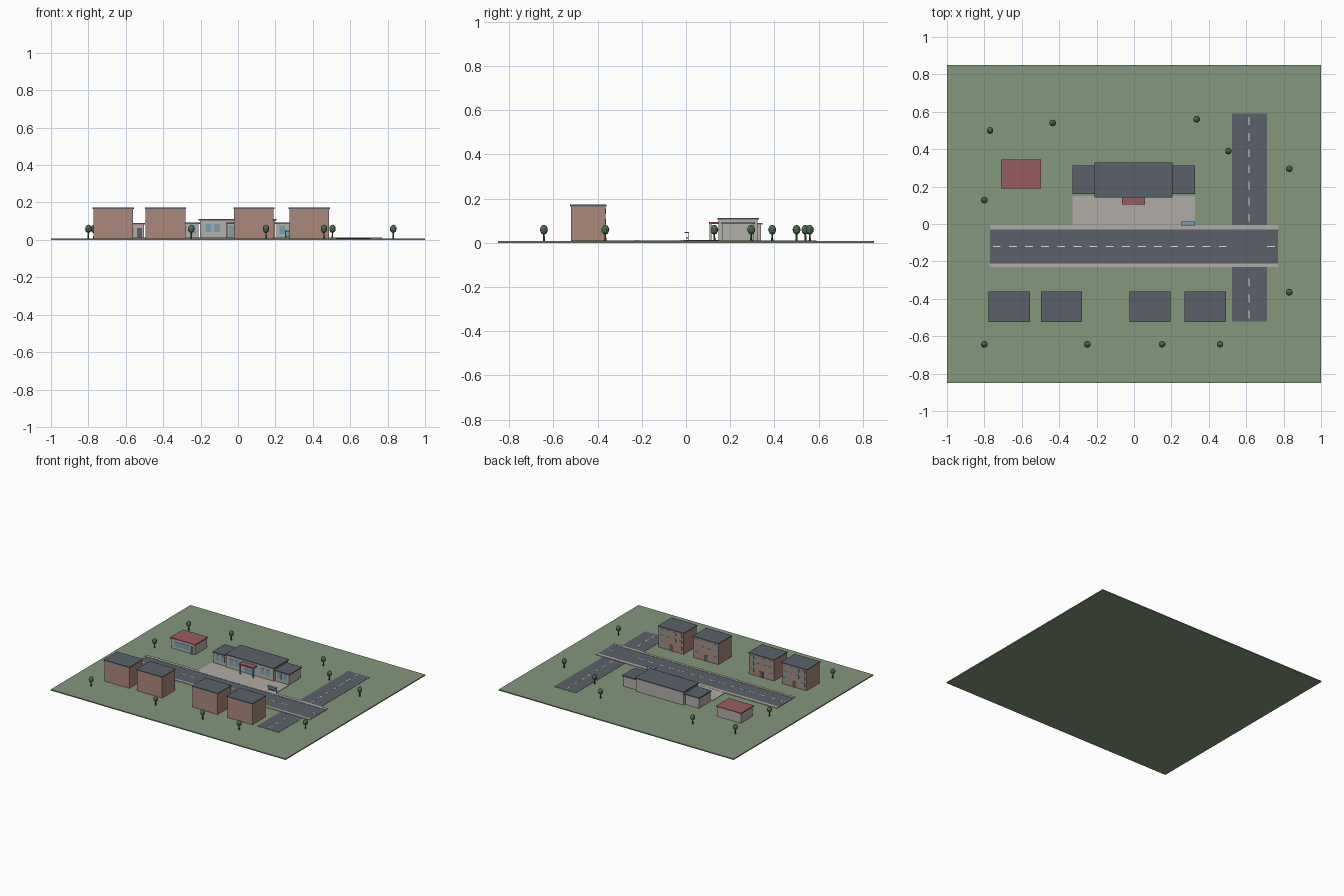
import bpy
import bmesh
from mathutils import Matrix, Vector

old = bpy.data.objects.get("Cube")
if old:
    bpy.data.objects.remove(old, do_unlink=True)


def material(name, *rgb):
    """Make a flat material from 0-255 display values."""
    linear = [((c / 255 + 0.055) / 1.055) ** 2.4 for c in rgb]
    mat = bpy.data.materials.new(name)
    mat.use_nodes = True
    mat.diffuse_color = (*linear, 1)
    mat.node_tree.nodes["Principled BSDF"].inputs["Base Color"].default_value = (*linear, 1)
    return mat


GRASS = material("grass green", 131, 151, 123)
SLATE = material("slate grey", 91, 97, 107)
PAVING = material("paving grey", 176, 171, 165)
WALL = material("pale wall", 178, 176, 170)
BRICK = material("brick", 172, 137, 123)
RED = material("red roof", 153, 92, 98)
GLASS = material("blue glass", 122, 160, 176)
LEAF = material("leaf green", 78, 108, 82)
BARK = material("bark brown", 96, 80, 66)
PAINT = material("road paint", 222, 222, 216)

GROUND = 0.008


def finish(name, bm, mat):
    mesh = bpy.data.meshes.new(name)
    bm.to_mesh(mesh)
    bm.free()
    mesh.materials.append(mat)
    obj = bpy.data.objects.new(name, mesh)
    bpy.context.collection.objects.link(obj)


def boxes(name, mat, spans):
    """One object made of boxes, each given as (x0, x1, y0, y1, z0, z1)."""
    bm = bmesh.new()
    for x0, x1, y0, y1, z0, z1 in spans:
        size = (x1 - x0, y1 - y0, z1 - z0, 1)
        middle = Vector((x0 + x1, y0 + y1, z0 + z1)) / 2
        bmesh.ops.create_cube(bm, size=1, matrix=Matrix.Translation(middle) @ Matrix.Diagonal(size))
    finish(name, bm, mat)


def block(name, x0, x1, y0, y1, top, wall, roof, eave=0.006, slab=0.008):
    """Walls with a flat overhanging roof; the extents are those of the roof."""
    boxes(name + "_walls", wall, [(x0 + eave, x1 - eave, y0 + eave, y1 - eave, GROUND, top - slab)])
    boxes(name + "_roof", roof, [(x0, x1, y0, y1, top - slab, top)])


def panes(name, mat, centres, width, z0, z1, y, outward):
    """Thin plates on a wall at y, facing along outward (-1 front, 1 back)."""
    near, far = sorted((y - 0.001 * outward, y + 0.002 * outward))
    boxes(name, mat, [(x - width / 2, x + width / 2, near, far, z0, z1) for x in centres])


# Ground, roads and pavements
boxes("lawn", GRASS, [(-1, 1, -0.85, 0.85, 0, GROUND)])
boxes("side_road", SLATE, [(0.525, 0.71, -0.52, 0.59, 0.007, 0.0095)])
boxes("main_road", SLATE, [(-0.77, 0.77, -0.21, -0.03, 0.007, 0.0105)])
boxes("pavements", PAVING, [(-0.77, 0.77, -0.03, -0.006, 0.007, 0.0125),
                            (-0.77, 0.77, -0.23, -0.21, 0.007, 0.0125)])
boxes("forecourt", PAVING, [(-0.33, 0.325, -0.006, 0.15, 0.007, 0.0115)])

# Dashed centre lines, left out where the roads cross
STEP, DASH = 0.0863, 0.042
starts = [-0.755 + STEP * i for i in range(18)]
boxes("main_road_dashes", PAINT, [(x, x + DASH, -0.123, -0.117, 0.0095, 0.0112)
                                  for x in starts if x < 0.5 or x > 0.68])
starts = [-0.505 + STEP * i for i in range(13)]
boxes("side_road_dashes", PAINT, [(0.612, 0.618, y, y + DASH, 0.009, 0.0102)
                                  for y in starts if y < -0.26 or y > -0.01])

# Station: tall hall between two lower wings
block("station_hall", -0.21, 0.205, 0.142, 0.33, 0.113, WALL, SLATE)
block("left_wing", 0.199, 0.325, 0.16, 0.312, 0.092, WALL, SLATE)
block("right_wing", -0.33, -0.204, 0.16, 0.312, 0.092, WALL, SLATE)
panes("hall_windows", GLASS, [-0.158, -0.112, 0.107, 0.153], 0.034, 0.042, 0.085, 0.148, -1)
panes("wing_windows", GLASS, [-0.293, -0.243, 0.238, 0.288], 0.03, 0.032, 0.076, 0.166, -1)
panes("hall_doors", GLASS, [-0.027, 0.021], 0.044, 0.0115, 0.078, 0.148, -1)

# Entrance porch
boxes("porch_roof", RED, [(-0.065, 0.06, 0.103, 0.15, 0.085, 0.093)])
boxes("porch_posts", WALL, [(x - 0.004, x + 0.004, 0.107, 0.115, GROUND, 0.086) for x in (-0.057, 0.052)])

# Shop
block("shop", -0.71, -0.497, 0.19, 0.345, 0.09, WALL, RED)
panes("shop_window", GLASS, [-0.615], 0.12, 0.028, 0.064, 0.196, -1)
panes("shop_door", SLATE, [-0.527], 0.026, GROUND, 0.064, 0.196, -1)

# Apartment blocks, their window sides facing the road
for number, middle in enumerate((-0.667, -0.388, 0.085, 0.381), 1):
    name = f"apartments_{number}"
    block(name, middle - 0.11, middle + 0.11, -0.525, -0.36, 0.173, BRICK, SLATE, 0.004)
    columns = [middle + offset for offset in (-0.078, -0.027, 0.027, 0.078)]
    for floor in range(3):
        z = 0.034 + 0.048 * floor
        row = columns if floor else [columns[0], columns[-1]]
        panes(f"{name}_windows_{floor + 1}", GLASS, row, 0.024, z, z + 0.026, -0.364, 1)
    panes(name + "_door", SLATE, [middle], 0.03, GROUND, 0.052, -0.364, 1)

# Bus shelter
boxes("shelter_roof", GLASS, [(0.25, 0.327, -0.007, 0.014, 0.045, 0.049)])
boxes("shelter_back", GLASS, [(0.255, 0.322, 0.009, 0.011, 0.018, 0.045)])
boxes("shelter_posts", SLATE, [(x - 0.0015, x + 0.0015, 0.0085, 0.0115, GROUND, 0.045) for x in (0.254, 0.323)])
boxes("shelter_bench", SLATE, [(0.265, 0.312, 0.001, 0.009, 0.02, 0.023)])

# Trees
trees = [(x, -0.643) for x in (-0.8, -0.25, 0.15, 0.46)]
trees += [(0.83, -0.365), (0.83, 0.295), (0.505, 0.39), (0.335, 0.56),
          (-0.435, 0.54), (-0.77, 0.5), (-0.8, 0.128)]
for number, (x, y) in enumerate(trees, 1):
    bm = bmesh.new()
    bmesh.ops.create_cone(bm, cap_ends=True, segments=6, radius1=0.005, radius2=0.0035, depth=0.036,
                          matrix=Matrix.Translation((x, y, 0.025)))
    finish(f"tree_trunk_{number}", bm, BARK)
    bm = bmesh.new()
    bmesh.ops.create_icosphere(bm, subdivisions=2, radius=0.018,
                               matrix=Matrix.Translation((x, y, 0.059)) @ Matrix.Diagonal((1, 1, 1.25, 1)))
    finish(f"tree_crown_{number}", bm, LEAF)
